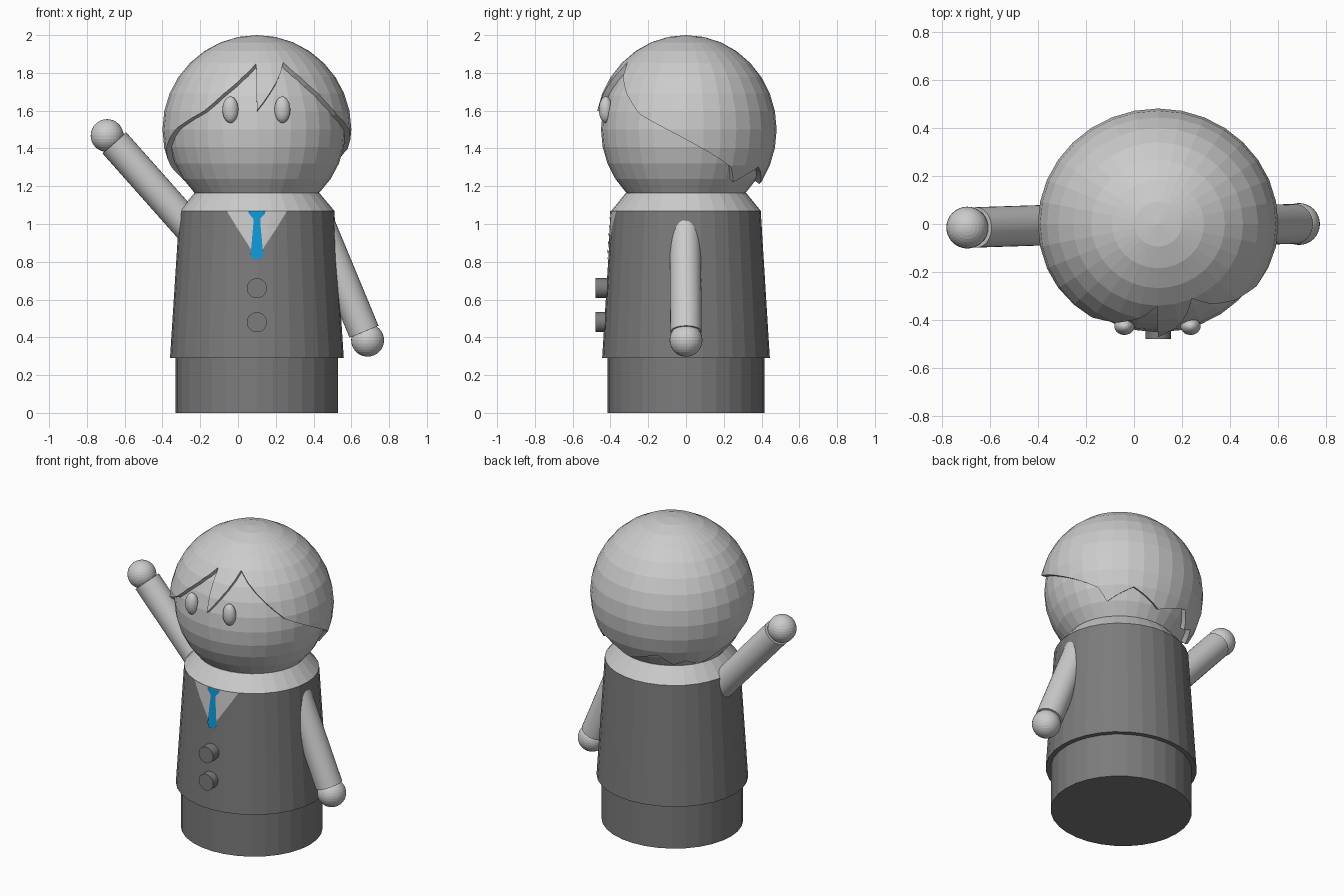
import bpy, bmesh, math
from mathutils import Vector

if "Cube" in bpy.data.objects:
    bpy.data.objects.remove(bpy.data.objects["Cube"])

CX = 0.1  # body axis


def material(name, rgb):
    m = bpy.data.materials.new(name)
    m.diffuse_color = (*rgb, 1)
    m.use_nodes = True
    m.node_tree.nodes["Principled BSDF"].inputs["Base Color"].default_value = m.diffuse_color
    return m


LIGHT = material("light grey", (0.6, 0.6, 0.6))
DARK = material("dark grey", (0.2, 0.2, 0.2))
BLUE = material("blue", (0.005, 0.32, 0.7))


def finish(name, mat, smooth=False):
    o = bpy.context.object
    o.name = name
    o.data.materials.append(mat)
    if smooth:
        bpy.ops.object.shade_smooth_by_angle()
    return o


def ball(name, loc, scale, mat, segs=32, rings=16):
    bpy.ops.mesh.primitive_uv_sphere_add(segments=segs, ring_count=rings, radius=1, location=loc)
    bpy.context.object.scale = scale
    bpy.ops.object.transform_apply(location=False, rotation=False, scale=True)
    return finish(name, mat)


def drum(name, z0, z1, bottom, top, mat, squash=0.965):
    bpy.ops.mesh.primitive_cone_add(vertices=32, radius1=bottom, radius2=top, depth=z1 - z0,
                                    location=(CX, 0, (z0 + z1) / 2))
    bpy.context.object.scale.y = squash
    return finish(name, mat)


def rod(name, a, b, r, mat):
    a, b = Vector(a), Vector(b)
    bpy.ops.mesh.primitive_cylinder_add(vertices=32, radius=r, depth=(b - a).length, location=(a + b) / 2)
    bpy.context.object.rotation_euler = (b - a).to_track_quat('Z', 'Y').to_euler()
    return finish(name, mat, True)


def mesh_object(name, bm, mat):
    me = bpy.data.meshes.new(name)
    bm.to_mesh(me)
    bm.free()
    o = bpy.data.objects.new(name, me)
    bpy.context.collection.objects.link(o)
    me.materials.append(mat)
    return o


# Trunk
drum("legs", 0, 0.30, 0.43, 0.43, DARK)
drum("jacket", 0.29, 1.07, 0.46, 0.41, DARK)
drum("shoulders", 1.07, 1.165, 0.41, 0.33, LIGHT)

# Buttons
for i, z in enumerate((0.66, 0.48)):
    rod(f"button_{i + 1}", (CX, -0.40, z), (CX, -0.478, z), 0.053, DARK)


# Shirt and tie: strips of (height, half width) wrapped on the jacket front
def wrapped_strip(name, rows, lift, mat, cols=8):
    bm = bmesh.new()
    grid = []
    for z, w in rows:
        rx = 0.46 - 0.05 * (z - 0.29) / 0.78
        line = []
        for i in range(cols + 1):
            x = w * (2 * i / cols - 1)
            y = -0.965 * math.sqrt(rx * rx - x * x) - lift
            line.append(bm.verts.new((CX + x, y, z)))
        grid.append(line)
    for a, b in zip(grid, grid[1:]):
        for i in range(cols):
            bm.faces.new((a[i], b[i], b[i + 1], a[i + 1]))
    mesh_object(name, bm, mat)


wrapped_strip("shirt_front", [(1.07, 0.16), (0.98, 0.105), (0.88, 0.04), (0.83, 0.008)], 0.003, LIGHT)
wrapped_strip("tie", [(1.07, 0.045), (1.055, 0.043), (1.03, 0.02), (1.01, 0.018),
                      (0.84, 0.033), (0.815, 0.022)], 0.006, BLUE)

# Arms and hands
rod("raised_arm", (-0.22, 0, 0.94), (-0.655, -0.014, 1.43), 0.084, LIGHT)
ball("raised_hand", (-0.693, -0.015, 1.468), (0.087,) * 3, LIGHT)
rod("lowered_arm", (0.41, -0.005, 1.05), (0.667, 0, 0.43), 0.083, LIGHT)
ball("lowered_hand", (0.686, 0, 0.385), (0.087,) * 3, LIGHT)

# Head and eyes
ball("head", (CX, 0, 1.5), (0.47, 0.45, 0.47), LIGHT)
for side, x in (("left", -0.04), ("right", 0.235)):
    ball(f"{side}_eye", (x, -0.425, 1.605), (0.042, 0.036, 0.07), LIGHT)

# Hair: a larger ball trimmed along a jagged hairline of (angle, height)
hair = ball("hair", (CX, 0, 1.5), (0.5, 0.48, 0.5), LIGHT)
hairline = [(-90, 1.60), (-66.6, 1.855), (-31, 1.58), (-12, 1.50), (33, 1.30), (39, 1.22),
            (61, 1.30), (85, 1.21), (112, 1.28), (125, 1.20), (135, 1.235), (148, 1.19),
            (180, 1.34), (191, 1.40), (210, 1.50), (235.5, 1.60), (269.4, 1.85)]
edge = []
for (a0, z0), (a1, z1) in zip(hairline, hairline[1:]):
    n = 5
    edge += [(a0 + (a1 - a0) * k / n, z0 + (z1 - z0) * k / n) for k in range(n)]
edge.append(hairline[-1])

bm = bmesh.new()
centre = bm.verts.new((CX, 0, 1.5))
apex = bm.verts.new((CX, 0, 4.0))
rim = []
for a, z in edge:
    h = (z - 1.5) / 0.5
    r, t = math.sqrt(1 - h * h), math.radians(a)
    rim.append(bm.verts.new(Vector((CX, 0, 1.5)) +
                            3 * Vector((0.5 * r * math.cos(t), 0.48 * r * math.sin(t), 0.5 * h))))
for p, q in zip(rim, rim[1:] + rim[:1]):
    bm.faces.new((apex, p, q))
    bm.faces.new((centre, q, p))
bmesh.ops.recalc_face_normals(bm, faces=bm.faces)
cutter = mesh_object("hair_cutter", bm, LIGHT)
cutter.hide_render = True

mod = hair.modifiers.new("trim", 'BOOLEAN')
mod.operation = 'INTERSECT'
mod.solver = 'EXACT'
mod.object = cutter
bpy.context.view_layer.objects.active = hair
bpy.ops.object.modifier_apply(modifier="trim")
bpy.data.objects.remove(cutter)
